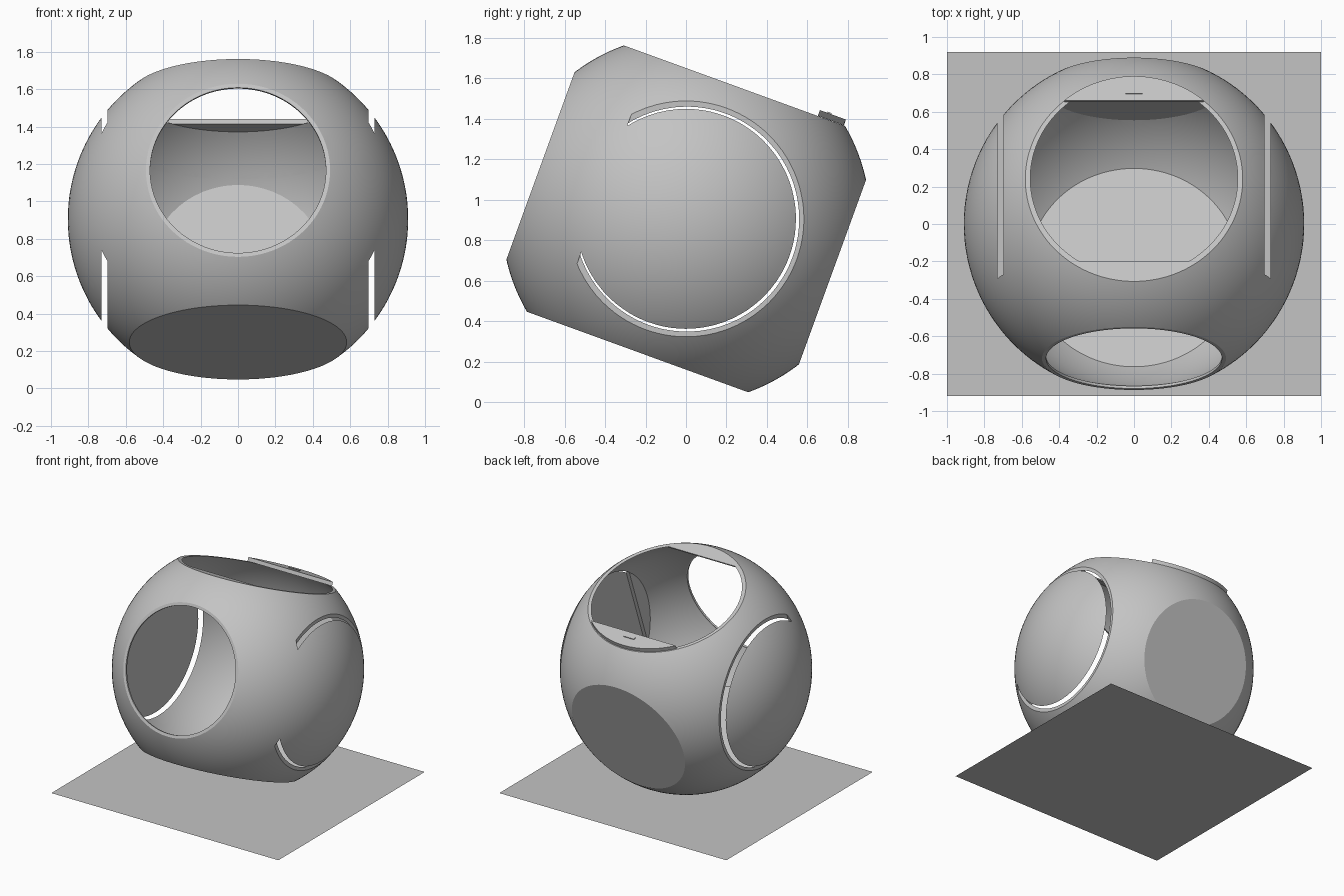
import bpy, bmesh, math
from mathutils import Vector, Matrix

cube = bpy.data.objects.get("Cube")
if cube:
    bpy.data.objects.remove(cube)

TILT = Matrix.Translation((0, 0, 0.905)) @ Matrix.Rotation(math.radians(-20), 4, 'X')

grey = bpy.data.materials.new("light_grey")
grey.use_nodes = True
grey.diffuse_color = (0.55, 0.55, 0.55, 1)
bsdf = next(n for n in grey.node_tree.nodes if n.type == 'BSDF_PRINCIPLED')
bsdf.inputs["Base Color"].default_value = (0.55, 0.55, 0.55, 1)


def finish(name, bm, matrix=TILT):
    bmesh.ops.recalc_face_normals(bm, faces=bm.faces)
    mesh = bpy.data.meshes.new(name)
    bm.to_mesh(mesh)
    bm.free()
    mesh.materials.append(grey)
    obj = bpy.data.objects.new(name, mesh)
    bpy.context.collection.objects.link(obj)
    obj.matrix_world = matrix
    return obj


def trim(bm, cuts):
    """Cut away everything beyond each (axis, limit), closing the cut with a flat face."""
    for axis, limit, side in cuts:
        normal = Vector((0, 0, 0))
        normal[axis] = side
        point = Vector((0, 0, 0))
        point[axis] = limit
        geom = bm.verts[:] + bm.edges[:] + bm.faces[:]
        res = bmesh.ops.bisect_plane(bm, geom=geom, plane_co=point, plane_no=normal, clear_outer=True)
        rim = [e for e in res["geom_cut"] if isinstance(e, bmesh.types.BMEdge)]
        bmesh.ops.holes_fill(bm, edges=rim, sides=0)


def cut_ball(name, radius, cuts, shift=0):
    bm = bmesh.new()
    bmesh.ops.create_uvsphere(bm, u_segments=128, v_segments=80, radius=radius)
    bmesh.ops.translate(bm, vec=(0, shift, 0), verts=bm.verts)
    trim(bm, cuts)
    return finish(name, bm)


def box(name, low, high):
    low, high = Vector(low), Vector(high)
    bm = bmesh.new()
    bmesh.ops.create_cube(bm, size=1)
    bmesh.ops.scale(bm, vec=high - low, verts=bm.verts)
    bmesh.ops.translate(bm, vec=(low + high) / 2, verts=bm.verts)
    return finish(name, bm)


def disc(name, radius, depth, matrix, cuts=()):
    bm = bmesh.new()
    bmesh.ops.create_cone(bm, cap_ends=True, segments=128, radius1=radius, radius2=radius,
                          depth=depth, matrix=matrix)
    trim(bm, cuts)
    return finish(name, bm)


def subtract(target, cutter):
    mod = target.modifiers.new(cutter.name, 'BOOLEAN')
    mod.operation = 'DIFFERENCE'
    mod.solver = 'EXACT'
    mod.object = cutter
    bpy.context.view_layer.objects.active = target
    bpy.ops.object.modifier_apply(modifier=mod.name)
    bpy.data.objects.remove(cutter)


def smooth(obj):
    bpy.ops.object.select_all(action='DESELECT')
    obj.select_set(True)
    bpy.context.view_layer.objects.active = obj
    bpy.ops.object.shade_smooth_by_angle(angle=math.radians(25))


# Ball body with four flats
body = cut_ball("ball_body", 0.91, [(2, 0.70, 1), (2, -0.70, -1), (1, 0.77, 1), (1, -0.765, -1)])

# Hollow interior with flat floor, back and sides
sides = [(0, 0.70, 1), (0, -0.70, -1)]
subtract(body, cut_ball("cavity", 0.893,
         sides + [(2, 0.69, 1), (2, -0.692, -1), (1, 0.762, 1), (1, -0.75, -1)], 0.004))

# Top opening, leaving a flat strip at the front
subtract(body, cut_ball("top_opening", 0.893,
         sides + [(1, -0.468, -1), (1, 0.76, 1), (2, 0.5, -1)], 0.004))

# Round front window
subtract(body, disc("front_window", 0.47, 0.3,
         Matrix.Translation((0, -0.85, 0)) @ Matrix.Rotation(math.pi / 2, 4, 'X')))

# Side slots that part the round cheeks from the body
for s in (-1, 1):
    xs = sorted((s * 0.699, s * 0.73))
    subtract(body, box("side_slot", (xs[0], -0.43, -0.9), (xs[1], 0.9, 0.9)))
smooth(body)

# Raised lid segment at the back of the top opening
lid = disc("rear_lid", 0.575, 0.03, Matrix.Translation((0, 0, 0.716)), [(1, 0.438, -1)])
smooth(lid)
box("lid_tab", (-0.045, 0.475, 0.725), (0.045, 0.497, 0.737))

# Flat ground sheet
bm = bmesh.new()
bmesh.ops.create_grid(bm, x_segments=1, y_segments=1, size=1)
bmesh.ops.scale(bm, vec=(1, 0.92, 1), verts=bm.verts)
finish("base_sheet", bm, Matrix.Identity(4))
